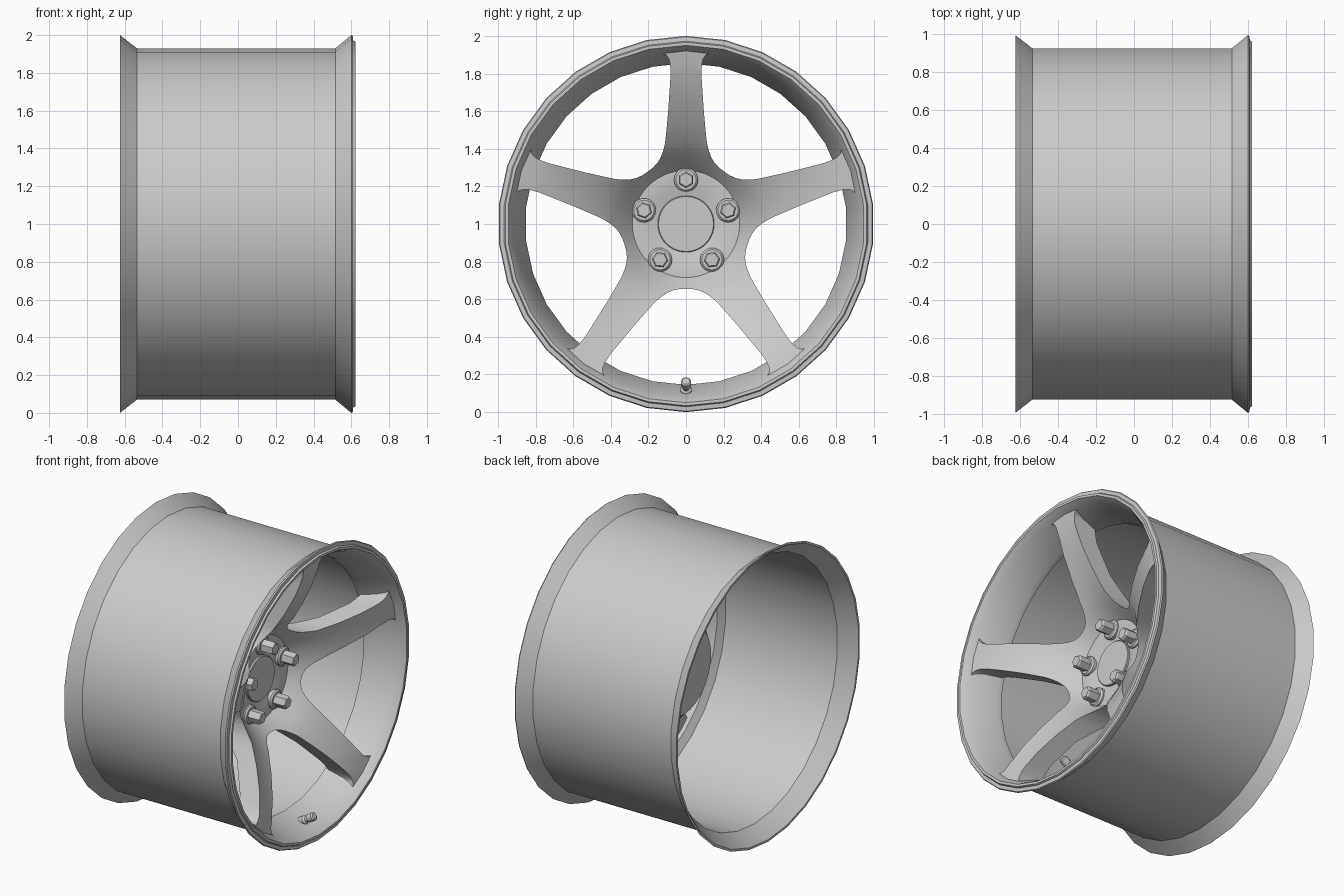
import bpy, bmesh, math
from mathutils import Matrix, Vector

cube = bpy.data.objects.get("Cube")
if cube:
    bpy.data.objects.remove(cube, do_unlink=True)

CENTRE = Vector((0, 0, 1.0))
STEP = math.radians(72)

metal = bpy.data.materials.new("silver_grey")
metal.use_nodes = True
grey = (0.6, 0.6, 0.6, 1)
metal.diffuse_color = grey
metal.node_tree.nodes["Principled BSDF"].inputs["Base Color"].default_value = grey


def finish(name, bm):
    """Turn a bmesh into an object at the wheel centre."""
    bmesh.ops.remove_doubles(bm, verts=bm.verts, dist=1e-5)
    bmesh.ops.recalc_face_normals(bm, faces=bm.faces)
    mesh = bpy.data.meshes.new(name)
    bm.to_mesh(mesh)
    bm.free()
    mesh.materials.append(metal)
    ob = bpy.data.objects.new(name, mesh)
    ob.location = CENTRE
    bpy.context.collection.objects.link(ob)
    return ob


def smooth(ob, degrees=30):
    bpy.ops.object.select_all(action='DESELECT')
    bpy.context.view_layer.objects.active = ob
    ob.select_set(True)
    bpy.ops.object.shade_smooth_by_angle(angle=math.radians(degrees))


def lathe(bm, profile, sides, matrix=Matrix(), closed=False):
    """Revolve (x, radius) points about the x axis, with a vertex at the top."""
    rings = []
    for i in range(sides):
        a = 2 * math.pi * i / sides
        rings.append([bm.verts.new(matrix @ Vector((x, r * math.sin(a), r * math.cos(a))))
                      for x, r in profile])
    n = len(profile)
    for i in range(sides):
        p, q = rings[i], rings[(i + 1) % sides]
        for j in range(n if closed else n - 1):
            k = (j + 1) % n
            loop = [p[j], p[k], q[k], q[j]]
            if profile[j][1] == 0:
                loop.remove(q[j])
            if profile[k][1] == 0:
                loop.remove(q[k])
            bm.faces.new(loop)


def turned(name, profile, sides, closed=False):
    bm = bmesh.new()
    lathe(bm, profile, sides, closed=closed)
    return finish(name, bm)


# Rim: barrel, flared flanges, outer lip and tapered inner seat
rim = turned("rim_barrel", [
    (0.515, 0.93), (0.60, 1.0), (0.608, 0.995), (0.61, 0.972), (0.622, 0.966),
    (0.622, 0.95), (0.605, 0.938), (0.57, 0.92), (0.40, 0.855), (0.36, 0.855),
    (0.33, 0.905), (-0.52, 0.905), (-0.60, 0.965), (-0.625, 0.985),
    (-0.625, 1.0), (-0.535, 0.93)], 30, closed=True)
smooth(rim)

# Dished wheel centre, later opened into five spokes
spokes = turned("spokes", [
    (0.16, 0), (0.16, 0.155), (0.18, 0.2), (0.18, 0.285), (0.235, 0.33), (0.285, 0.375),
    (0.34, 0.43), (0.42, 0.55), (0.50, 0.70), (0.55, 0.83), (0.57, 0.92),
    (0.40, 0.92), (0.37, 0.75), (0.27, 0.55), (0.12, 0.4), (0.02, 0.3), (0.02, 0)], 60)

# Window outline: half the shape as (across, outward), then mirrored
half = [(0, .345), (.035, .346), (.07, .353), (.10, .366), (.13, .386), (.16, .411),
        (.19, .443), (.276, .541), (.40, .69), (.43, .735), (.443, .765), (.443, .79),
        (.43, .812), (.41, .824)]
half += [(.92 * math.sin(a), .92 * math.cos(a))
         for a in (math.radians(d) for d in (24, 18, 12, 6, 0))]
outline = half + [(-t, u) for t, u in half[-2:0:-1]]

bm = bmesh.new()
for k in range(5):
    a = -math.pi / 2 + k * STEP
    base = [bm.verts.new((-0.2, u * math.cos(a) - t * math.sin(a),
                          u * math.sin(a) + t * math.cos(a))) for t, u in outline]
    face = bm.faces.new(base)
    grown = bmesh.ops.extrude_face_region(bm, geom=[face])["geom"]
    bmesh.ops.translate(bm, vec=(1.1, 0, 0),
                        verts=[g for g in grown if isinstance(g, bmesh.types.BMVert)])
cutter = finish("window_cutter", bm)

bpy.context.view_layer.update()
cut = spokes.modifiers.new("windows", 'BOOLEAN')
cut.operation = 'DIFFERENCE'
cut.solver = 'EXACT'
cut.object = cutter
bpy.context.view_layer.objects.active = spokes
bpy.ops.object.modifier_apply(modifier=cut.name)
bpy.data.objects.remove(cutter, do_unlink=True)
smooth(spokes, 35)

# Centre cap
cap = turned("centre_cap", [(0.15, 0.15), (0.172, 0.15), (0.176, 0.146), (0.176, 0)], 40)
smooth(cap)

# Five lug nuts on round seats
seats, nuts = bmesh.new(), bmesh.new()
for k in range(5):
    a = k * STEP
    place = Matrix.Translation((0, 0.235 * math.sin(a), 0.235 * math.cos(a)))
    lathe(seats, [(0.15, 0.064), (0.19, 0.064), (0.2, 0.054), (0.2, 0)], 20, place)
    turn = place @ Matrix.Rotation(-a, 4, 'X')
    lathe(nuts, [(0.18, 0.044), (0.275, 0.044), (0.285, 0.036), (0.285, 0)], 6, turn)
smooth(finish("lug_seats", seats))
finish("lug_nuts", nuts)

# Valve stem leaning inward from the rim seat at the bottom
lean = Matrix.Translation((0.47, 0, -0.905)) @ Matrix.Rotation(math.radians(-32), 4, 'Y')
bm = bmesh.new()
lathe(bm, [(0, 0.03), (0.05, 0.03), (0.06, 0.018), (0.085, 0.018),
           (0.085, 0.028), (0.125, 0.028), (0.132, 0.02), (0.132, 0)], 10, lean)
smooth(finish("valve_stem", bm), 40)
